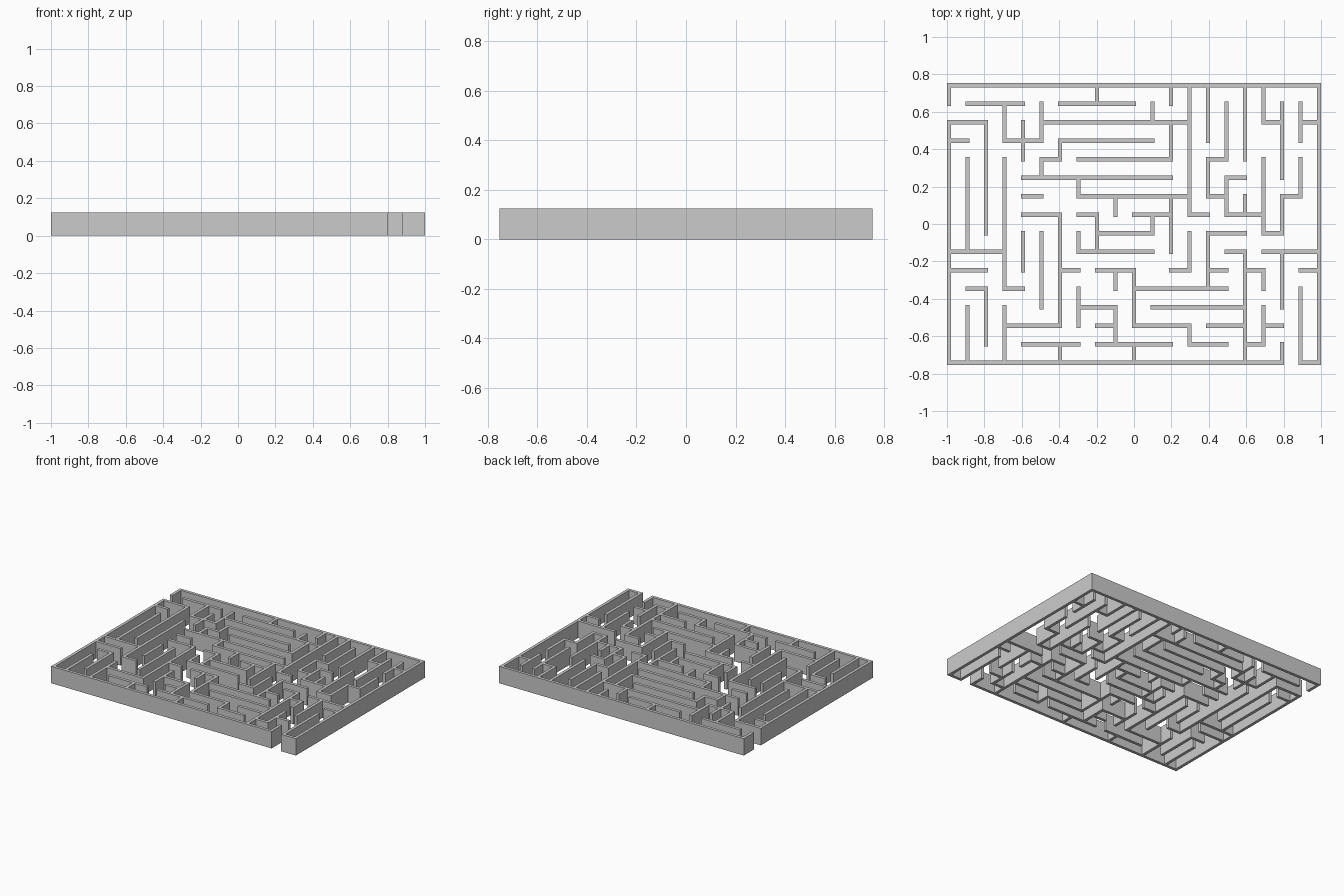
import bpy
import bmesh

if "Cube" in bpy.data.objects:
    bpy.data.objects.remove(bpy.data.objects["Cube"])

PITCH, THICK, HEIGHT = 0.0989, 0.022, 0.125
COLS, ROWS = 20, 15

# Wall runs along x: one line per grid row (back to front), each run is start-end column
ACROSS = """
0-20
1-4 6-10
0-2 5-13 17-18 19-20
0-1 3-5 6-11
5-6 7-12 14-15
4-12 15-16
4-5 7-13 14-15 18-19
4-6 7-8 10-12 13-14 15-17
8-11 14-16 17-18
0-3 7-11 15-16 17-20
0-2 6-7 8-10 12-13 14-15 16-17 19-20
1-2 3-4 10-15
7-9 11-16
3-6 8-9 10-13 14-16 17-18
4-7 8-12 13-15 16-17
0-18 19-20
"""

# Wall runs along y: one line per grid column (left to right), each run is start-end row
ALONG = """
0-1 2-15
4-9 12-15
2-8 11-14
1-3 4-11 12-15
2-4 8-10
1-3 4-5 8-12
3-4 7-13 14-15
5-6 8-9 11-13
0-1 7-9
6-7 10-11 12-14
10-13 14-15
1-2 7-8
0-1 2-4 6-9
0-7 8-10 13-14
0-3 4-6 8-11
1-4 5-7
0-4 6-7 9-15
0-2 4-8 10-11 12-14
1-5 6-8 9-12 14-15
1-3 4-6 11-15
0-15
"""


def runs(text):
    for line, entry in enumerate(text.strip().splitlines()):
        for run in entry.split():
            start, end = map(int, run.split("-"))
            yield line, start, end


# Mark filled cells on a lattice that alternates wall thickness and corridor width
filled = set()
for row, a, b in runs(ACROSS):
    filled.update((i, 2 * row) for i in range(2 * a, 2 * b + 1))
for col, a, b in runs(ALONG):
    filled.update((2 * col, j) for j in range(2 * a, 2 * b + 1))


def edge(n):
    return (n // 2) * PITCH + (THICK / 2 if n % 2 else -THICK / 2)


# Flat wall plan with shared vertices
bm = bmesh.new()
verts = {}


def corner(i, j):
    if (i, j) not in verts:
        x = edge(i) - COLS * PITCH / 2
        y = ROWS * PITCH / 2 - edge(j)
        verts[i, j] = bm.verts.new((x, y, 0))
    return verts[i, j]


for i, j in sorted(filled):
    bm.faces.new((corner(i, j + 1), corner(i + 1, j + 1), corner(i + 1, j), corner(i, j)))

mesh = bpy.data.meshes.new("maze_walls")
bm.to_mesh(mesh)
bm.free()
maze = bpy.data.objects.new("maze_walls", mesh)
bpy.context.collection.objects.link(maze)

# Raise the plan into walls
raise_walls = maze.modifiers.new("raise_walls", 'SOLIDIFY')
raise_walls.thickness = HEIGHT
raise_walls.offset = 1
